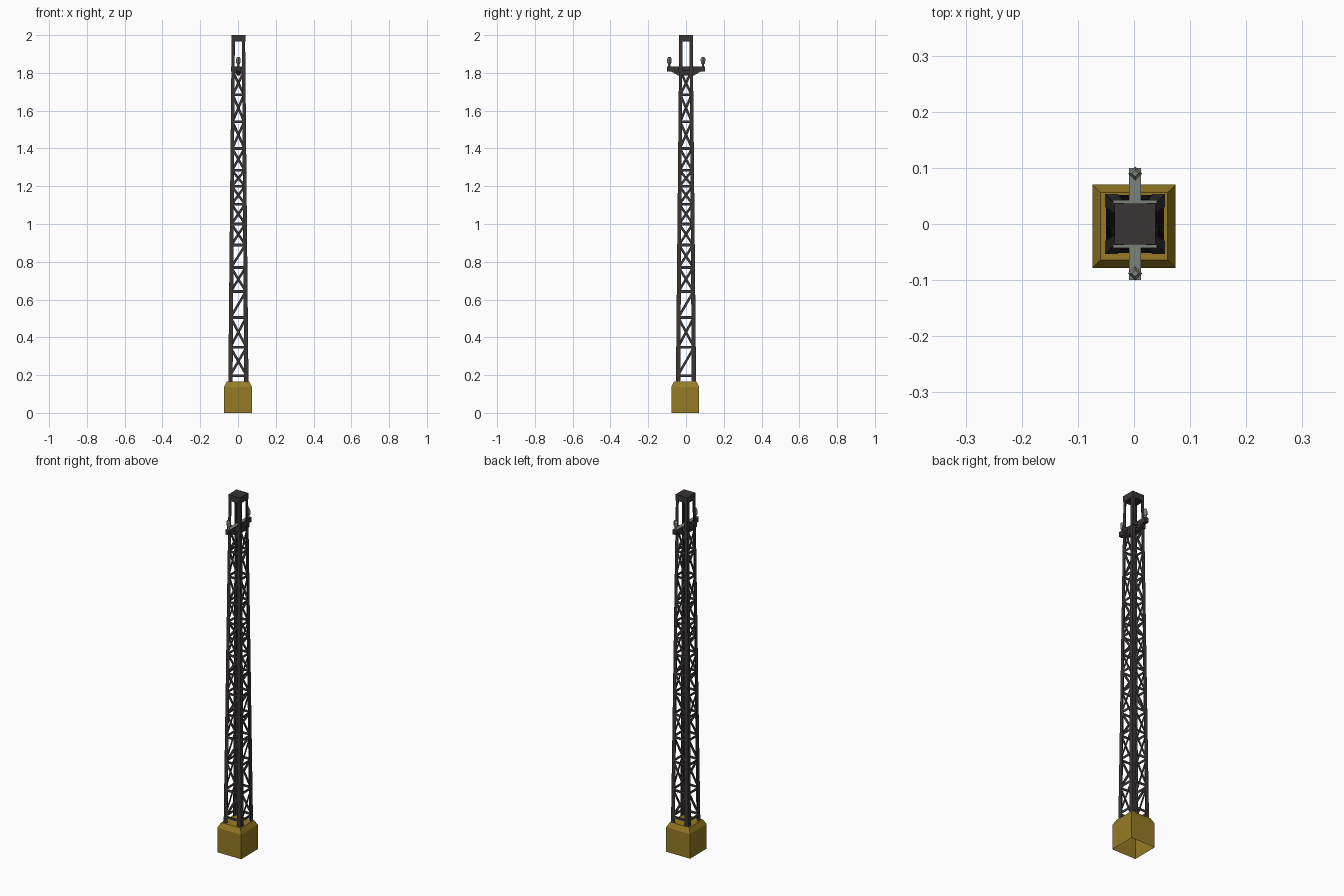
import bpy, bmesh, math
from mathutils import Vector, Matrix

if "Cube" in bpy.data.objects:
    bpy.data.objects.remove(bpy.data.objects["Cube"])

MAST_X = 0.002            # mast sits a touch off the base centre


def material(name, rgb):
    m = bpy.data.materials.new(name)
    m.diffuse_color = (*rgb, 1)
    m.use_nodes = True
    m.node_tree.nodes["Principled BSDF"].inputs["Base Color"].default_value = m.diffuse_color
    return m


OCHRE = material("ochre_base", (0.30, 0.195, 0.018))
STEEL = material("dark_steel", (0.042, 0.035, 0.036))
GREY = material("grey_green", (0.20, 0.225, 0.19))


def finish(name, bm, mats, loc=(0, 0, 0), normals=True):
    if normals:
        bmesh.ops.recalc_face_normals(bm, faces=bm.faces)
    me = bpy.data.meshes.new(name)
    bm.to_mesh(me)
    bm.free()
    for m in mats:
        me.materials.append(m)
    ob = bpy.data.objects.new(name, me)
    ob.location = loc
    bpy.context.collection.objects.link(ob)
    return ob


def loft(bm, rings, bottom=True, top=True):
    """Skin a list of equal-length point rings."""
    vs = [[bm.verts.new(p) for p in r] for r in rings]
    n = len(vs[0])
    for a, b in zip(vs, vs[1:]):
        for i in range(n):
            j = (i + 1) % n
            bm.faces.new((a[i], a[j], b[j], b[i]))
    if bottom:
        bm.faces.new(vs[0][::-1])
    if top:
        bm.faces.new(vs[-1])


def square(h, z, cx=0, cy=0):
    return [(cx + sx * h, cy + sy * h, z) for sx, sy in ((-1, -1), (1, -1), (1, 1), (-1, 1))]


def box(bm, x0, x1, y0, y1, z0, z1):
    ring = lambda z: [(x0, y0, z), (x1, y0, z), (x1, y1, z), (x0, y1, z)]
    loft(bm, [ring(z0), ring(z1)])


def half(z):
    """Half width of the tapering mast at height z."""
    return 0.0535 + (z - 0.16) / 1.84 * (0.0355 - 0.0535)


def flange(z):
    return 0.023 + (z - 0.16) / 1.84 * (0.017 - 0.023)


# chamfered base block, open underneath
bm = bmesh.new()
loft(bm, [square(0.074, 0), square(0.074, 0.137), square(0.06, 0.165)], bottom=False)
finish("base_block", bm, [OCHRE], (0, -0.004, 0), normals=False)

# four angle-iron legs
T = 0.0015


def leg_ring(z):
    h, w = half(z), flange(z)
    return [(h, h, z), (h - w, h, z), (h - w, h - T, z), (h - T, h - T, z),
            (h - T, h - w, z), (h, h - w, z)]


for k in range(4):
    bm = bmesh.new()
    loft(bm, [leg_ring(0.16), leg_ring(1.97)])
    bm.transform(Matrix.Rotation(k * math.pi / 2, 4, 'Z'))
    finish(f"leg_{k + 1}", bm, [STEEL], (MAST_X, 0, 0))


# lattice bracing on the four faces
def bar(bm, rot, a, b, width):
    """Thin flat bar between (u, z) points on the front face, then rotated."""
    a, b = Vector(a), Vector(b)
    d = (b - a).normalized()
    s = Vector((-d.y, d.x)) * width / 2
    pts = [a - s, b - s, b + s, a + s]
    outer = [rot @ Vector((p.x, -half(p.y) + T, p.y)) for p in pts]
    inner = [rot @ Vector((p.x, -half(p.y) + 2 * T, p.y)) for p in pts]
    loft(bm, [outer, inner])


LEVELS = [0.197, 0.347, 0.505, 0.643, 0.77, 0.889, 1.0, 1.104,
          1.20, 1.284, 1.40, 1.541, 1.684, 1.805]
PARALLEL = {0: (2, 4), 1: (0, 2)}     # bays where opposite diagonals line up

for k, side in enumerate(("front", "right", "back", "left")):
    rot = Matrix.Rotation(k * math.pi / 2, 3, 'Z')
    bm = bmesh.new()
    for z in LEVELS:
        u = half(z) - T
        bar(bm, rot, (-u, z), (u, z), 0.014)
    for i, (z0, z1) in enumerate(zip(LEVELS, LEVELS[1:])):
        s = 1 if i % 2 == 0 else -1
        if k >= 2 and i in PARALLEL[k % 2]:
            s = -s
        u0, u1 = half(z0) - 0.009, half(z1) - 0.009
        bar(bm, rot, (-s * u0, z0), (s * u1, z1), 0.013)
    finish(side + "_bracing", bm, [STEEL], (MAST_X, 0, 0))

# mast head cap
bm = bmesh.new()
loft(bm, [square(0.0365, 1.966), square(0.0365, 2.0)])
finish("mast_cap", bm, [STEEL], (MAST_X, 0, 0))


# cross arm with gussets, and the collar plates that clamp it to the mast
def grey_tops(ob):
    for p in ob.data.polygons:
        if p.normal.z > 0.9:
            p.material_index = 1


profile = [(-0.1, 1.834), (-0.1, 1.807), (-0.078, 1.807), (-0.04, 1.785),
           (0.04, 1.785), (0.078, 1.807), (0.1, 1.807), (0.1, 1.834)]
bm = bmesh.new()
loft(bm, [[(x, y, z) for y, z in profile] for x in (-0.0105, 0.0105)])
grey_tops(finish("cross_arm", bm, [STEEL, GREY], (MAST_X, 0, 0)))

bm = bmesh.new()
for s in (-1, 1):
    y0, y1 = sorted((s * 0.0365, s * 0.043))
    box(bm, -0.039, 0.039, y0, y1, 1.807, 1.8335)
grey_tops(finish("arm_collar", bm, [STEEL, GREY], (MAST_X, 0, 0)))

# four-sided insulators on the arm ends
for name, y in (("front_insulator", -0.088), ("back_insulator", 0.09)):
    bm = bmesh.new()
    rings = []
    for r, z in ((0.006, 1.834), (0.006, 1.846), (0.0115, 1.854), (0.0125, 1.874), (0.006, 1.885)):
        rings.append([(r * math.cos(i * math.pi / 2), r * math.sin(i * math.pi / 2), z) for i in range(4)])
    loft(bm, rings)
    finish(name, bm, [GREY], (MAST_X, y, 0))
